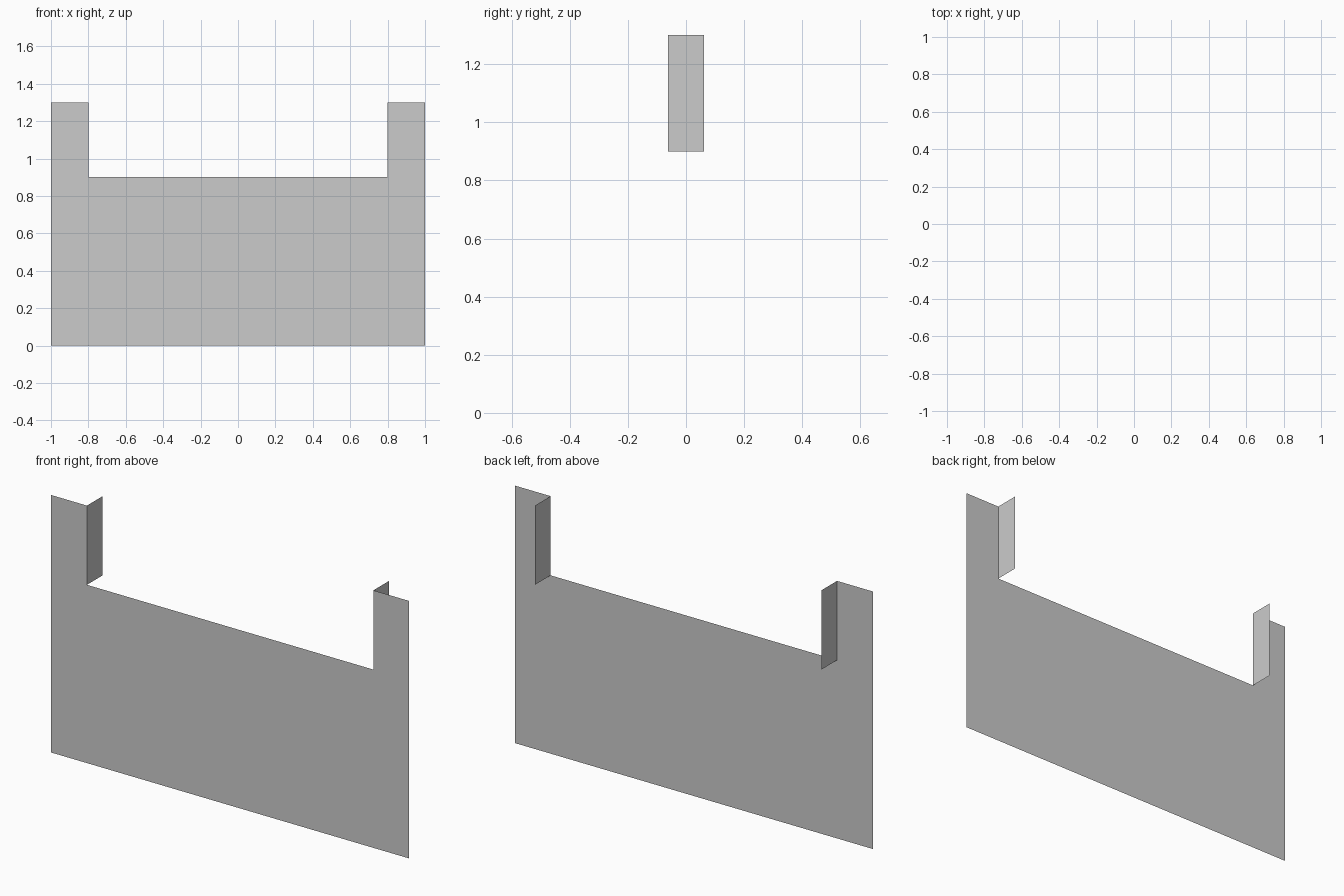
import bpy

if "Cube" in bpy.data.objects:
    bpy.data.objects.remove(bpy.data.objects["Cube"])

HALF_W, NOTCH = 1.0, 0.8      # outer half width, notch half width
LOW, HIGH = 0.9, 1.3          # notch floor, post top
FRONT, BACK = -0.0625, 0.0625


def sheet(name, points):
    """One flat, single-sided face from an outline."""
    mesh = bpy.data.meshes.new(name)
    mesh.from_pydata(points, [], [tuple(range(len(points)))])
    mesh.update()
    obj = bpy.data.objects.new(name, mesh)
    bpy.context.collection.objects.link(obj)
    return obj


# U-shaped front panel, facing -y
outline = [(-HALF_W, 0), (HALF_W, 0), (HALF_W, HIGH), (NOTCH, HIGH),
           (NOTCH, LOW), (-NOTCH, LOW), (-NOTCH, HIGH), (-HALF_W, HIGH)]
sheet("front_panel", [(x, FRONT, z) for x, z in outline])

# Return faces on the inner sides of the notch, facing the middle
for side, label in ((-1, "left"), (1, "right")):
    edge = [(FRONT, LOW), (BACK, LOW), (BACK, HIGH), (FRONT, HIGH)]
    if side > 0:
        edge.reverse()
    sheet(f"{label}_notch_side", [(side * NOTCH, y, z) for y, z in edge])
